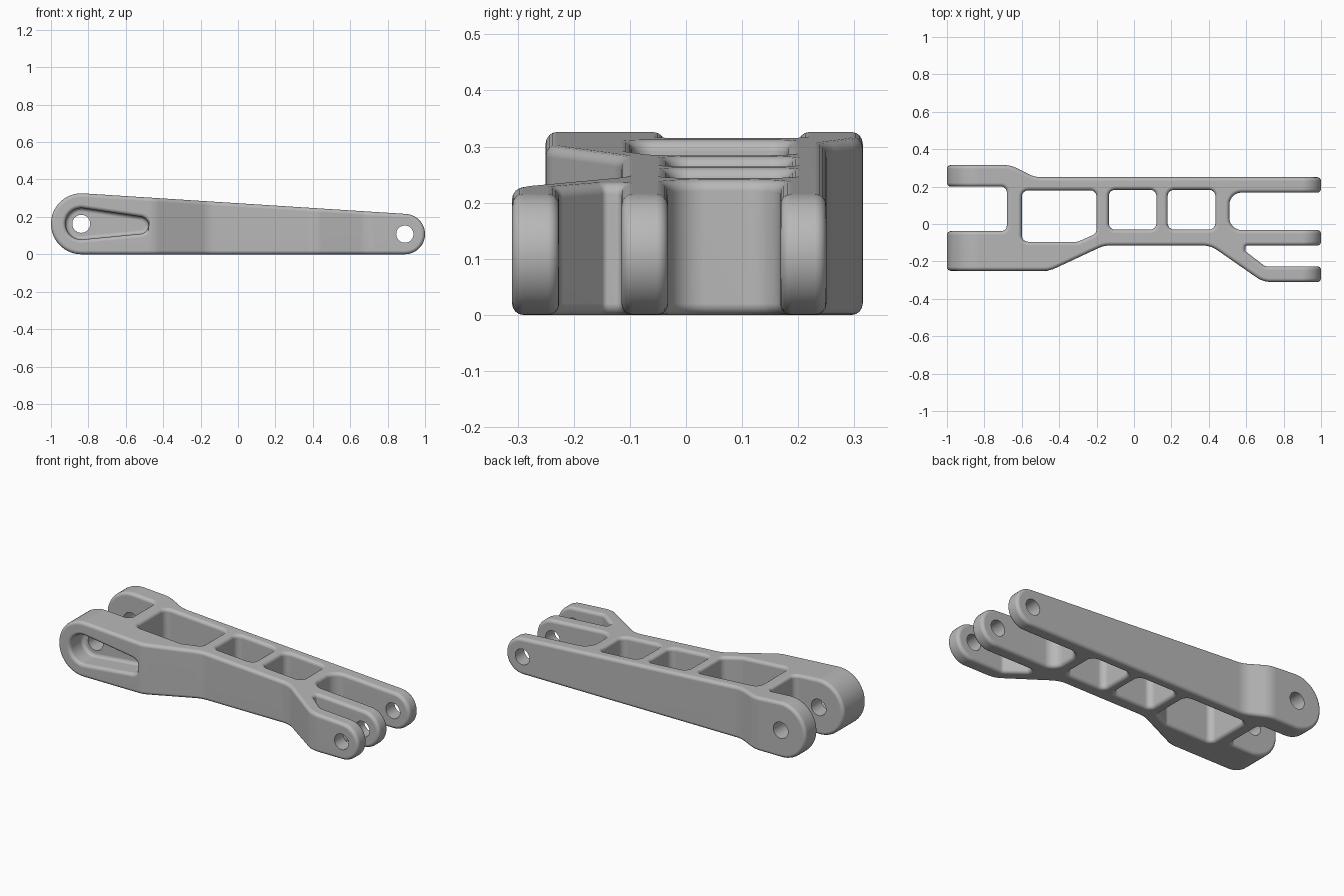
import bpy
import bmesh
import math
from mathutils import Vector

if "Cube" in bpy.data.objects:
    bpy.data.objects.remove(bpy.data.objects["Cube"], do_unlink=True)

metal = bpy.data.materials.new("satin grey metal")
metal.use_nodes = True
GREY = (0.48, 0.48, 0.48, 1)
metal.diffuse_color = GREY
metal.node_tree.nodes["Principled BSDF"].inputs["Base Color"].default_value = GREY


def rounded(points, steps=8):
    """Outline with each corner (x, y, radius) replaced by an arc."""
    out = []
    for i, (x, y, r) in enumerate(points):
        p = Vector((x, y))
        if r == 0:
            out.append(p)
            continue
        a = (Vector(points[i - 1][:2]) - p).normalized()
        b = (Vector(points[(i + 1) % len(points)][:2]) - p).normalized()
        half = a.angle(b) / 2
        centre = p + (a + b).normalized() * (r / math.sin(half))
        start = p + a * (r / math.tan(half)) - centre
        sweep = math.pi - 2 * half
        if start.x * (b.y - a.y) - start.y * (b.x - a.x) < 0:
            sweep = -sweep
        for k in range(steps + 1):
            t = sweep * k / steps
            c, s = math.cos(t), math.sin(t)
            out.append(centre + Vector((start.x * c - start.y * s,
                                        start.x * s + start.y * c)))
    return out


def tapered_slot(x0, z0, r0, x1, z1, r1, steps=28):
    """Outline wrapped around two circles, smaller one on the right."""
    d = Vector((x1 - x0, z1 - z0))
    base = math.atan2(d.y, d.x)
    lean = math.acos((r0 - r1) / d.length)
    out = []
    for x, z, r, a, b in ((x0, z0, r0, lean, 2 * math.pi - lean),
                          (x1, z1, r1, -lean, lean)):
        for k in range(steps + 1):
            t = base + a + (b - a) * k / steps
            out.append(Vector((x + r * math.cos(t), z + r * math.sin(t))))
    return out


def circle(x, z, r, n=40):
    return [Vector((x + r * math.cos(math.tau * k / n),
                    z + r * math.sin(math.tau * k / n))) for k in range(n)]


def prism(name, outline, low, high, upright=True):
    """Extrude an outline along z (upright) or along y."""
    bm = bmesh.new()
    verts = [bm.verts.new((p.x, p.y, low) if upright else (p.x, low, p.y))
             for p in outline]
    face = bm.faces.new(verts)
    grown = bmesh.ops.extrude_face_region(bm, geom=[face])
    shift = (0, 0, high - low) if upright else (0, high - low, 0)
    bmesh.ops.translate(bm, vec=shift,
                        verts=[v for v in grown["geom"] if isinstance(v, bmesh.types.BMVert)])
    bmesh.ops.recalc_face_normals(bm, faces=bm.faces)
    mesh = bpy.data.meshes.new(name)
    bm.to_mesh(mesh)
    bm.free()
    mesh.materials.append(metal)
    obj = bpy.data.objects.new(name, mesh)
    bpy.context.collection.objects.link(obj)
    return obj


def activate(obj):
    bpy.ops.object.select_all(action="DESELECT")
    obj.select_set(True)
    bpy.context.view_layer.objects.active = obj


def apply(obj, kind, **settings):
    activate(obj)
    mod = obj.modifiers.new(kind.lower(), kind)
    for key, value in settings.items():
        setattr(mod, key, value)
    bpy.ops.object.modifier_apply(modifier=mod.name)


def carve(obj, cutter, operation="DIFFERENCE"):
    apply(obj, "BOOLEAN", object=cutter, operation=operation, solver="EXACT")
    bpy.data.objects.remove(cutter, do_unlink=True)


# Plan outline: forked left end, ribbed middle, three-pronged right end
plan = [
    (-1.1, 0.315, 0), (-0.66, 0.315, 0.15), (-0.53, 0.25, 0.15), (1.1, 0.25, 0),
    (1.1, 0.168, 0), (0.51, 0.168, 0.065), (0.51, -0.032, 0.065), (1.1, -0.032, 0),
    (1.1, -0.115, 0), (0.595, -0.115, 0.012), (0.595, -0.145, 0.012),
    (0.70, -0.226, 0.03), (1.1, -0.226, 0),
    (1.1, -0.31, 0), (0.69, -0.31, 0.14), (0.41, -0.115, 0.14),
    (-0.16, -0.115, 0.14), (-0.45, -0.25, 0.14), (-1.1, -0.25, 0),
    (-1.1, -0.038, 0), (-0.68, -0.038, 0.03), (-0.68, 0.2, 0.03), (-1.1, 0.2, 0),
]
body = prism("link_arm", rounded(plan), -0.1, 0.5)

# Windows between the ribs
windows = [
    [(-0.60, 0.18, 0.035), (-0.60, -0.095, 0.035), (-0.30, -0.095, 0.035),
     (-0.20, -0.05, 0.035), (-0.20, 0.18, 0.035)],
]
for left, right in ((-0.135, 0.12), (0.18, 0.435)):
    windows.append([(left, 0.183, 0.035), (left, -0.03, 0.035),
                    (right, -0.03, 0.035), (right, 0.183, 0.035)])
for shape in windows:
    carve(body, prism("window_cutter", rounded(shape), -0.2, 0.6))

# Tapered side silhouette with round ends
side = tapered_slot(-0.837, 0.163, 0.163, 0.892, 0.108, 0.108)
carve(body, prism("side_profile", side, -0.5, 0.5, False), "INTERSECT")

# Recessed pocket in the front left boss
pocket = tapered_slot(-0.838, 0.163, 0.084, -0.525, 0.155, 0.046)
carve(body, prism("pocket_cutter", pocket, -0.4, -0.13, False))

# Soft edges
apply(body, "BEVEL", width=0.02, segments=4, limit_method="ANGLE",
      angle_limit=math.radians(35), use_clamp_overlap=False)

# Pin holes through both ends
for x, z, r in ((-0.838, 0.163, 0.048), (0.892, 0.108, 0.046)):
    carve(body, prism("pin_cutter", circle(x, z, r), -0.5, 0.5, False))

activate(body)
bpy.ops.object.shade_smooth_by_angle(angle=math.radians(35))
apply(body, "WEIGHTED_NORMAL", keep_sharp=True)
